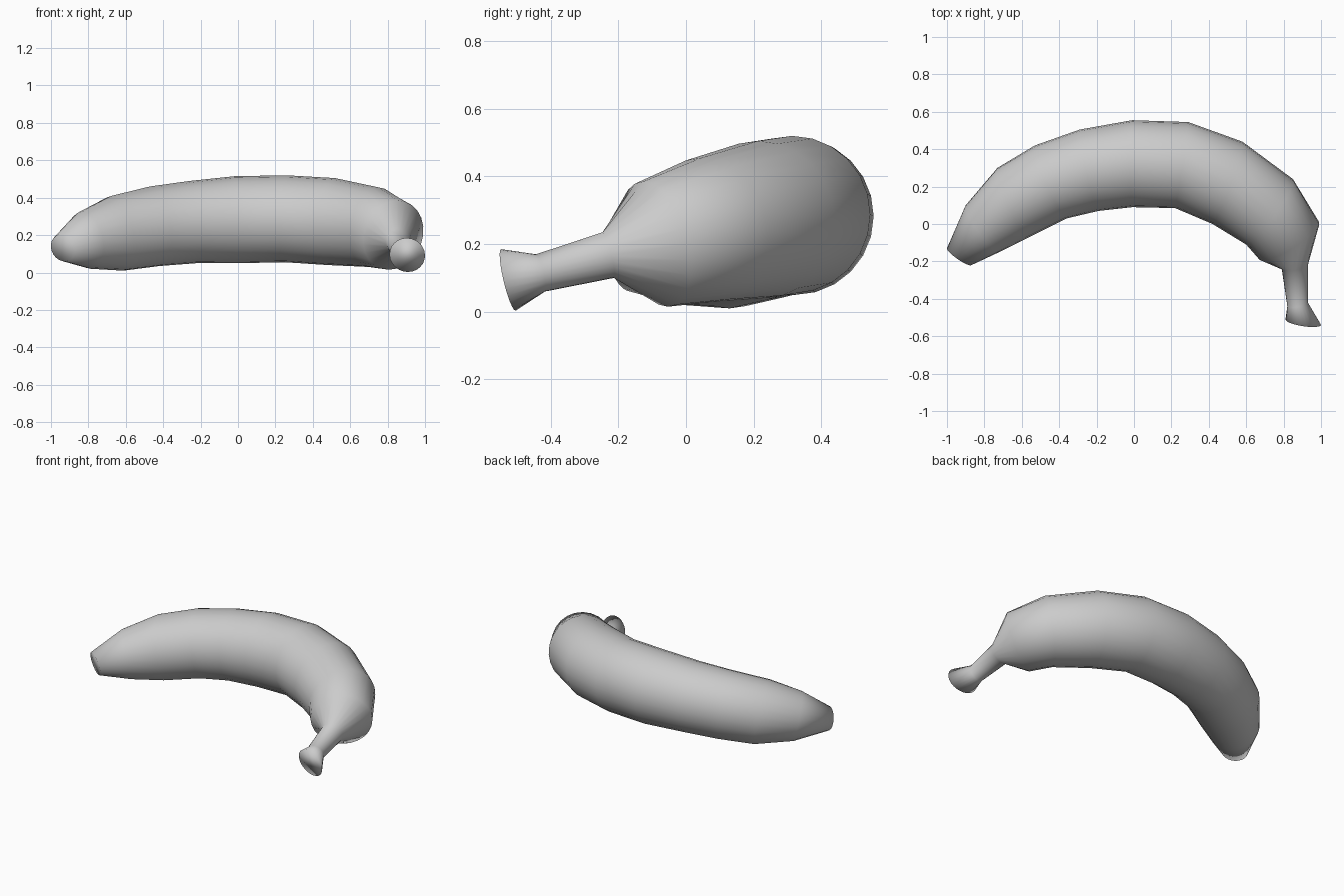
import bpy, bmesh, math
from mathutils import Vector

cube = bpy.data.objects.get("Cube")
if cube:
    bpy.data.objects.remove(cube, do_unlink=True)

SIDES = 24

skin = bpy.data.materials.new("plain grey")
skin.use_nodes = True
GREY = (0.6, 0.6, 0.6, 1)
skin.diffuse_color = GREY
skin.node_tree.nodes["Principled BSDF"].inputs["Base Color"].default_value = GREY

# Cross-sections from blossom end to stem: outer xy, inner xy, bottom and top z
sections = [
    ((-1.0, -.13), (-.87, -.22), .06, .205),
    ((-.9, .1), (-.72, -.15), .02, .325),
    ((-.73, .3), (-.56, -.07), .01, .41),
    ((-.53, .42), (-.36, .03), .035, .46),
    ((-.29, .505), (-.19, .07), .05, .49),
    ((-.01, .555), (-.01, .09), .05, .515),
    ((.29, .545), (.22, .085), .055, .52),
    ((.58, .44), (.42, 0), .04, .505),
    ((.85, .24), (.6, -.11), .03, .455),
    ((.99, .01), (.67, -.19), .015, .385),
    ((.93, -.22), (.79, -.24), .1, .235),
    ((.93, -.42), (.82, -.44), .06, .17),
    ((1.0, -.54), (.81, -.51), .003, .185),
]

centres, halves = [], []
for outer, inner, low, high in sections:
    a, b = Vector(outer), Vector(inner)
    centres.append(((a + b) / 2).to_3d() + Vector((0, 0, (low + high) / 2)))
    halves.append(((a - b) / 2).to_3d())

# Loft elliptical rings, each leaning with the path
bm = bmesh.new()
rings = []
last = len(sections) - 1
for i, (centre, half) in enumerate(zip(centres, halves)):
    path = centres[min(i + 1, last)] - centres[max(i - 1, 0)]
    up = path.cross(half).normalized()
    if up.z < 0:
        up.negate()
    up *= (sections[i][3] - sections[i][2]) / 2 / up.z
    angles = [math.tau * k / SIDES for k in range(SIDES)]
    rings.append([bm.verts.new(centre + half * math.cos(t) + up * math.sin(t))
                  for t in angles])

for r, s in zip(rings, rings[1:]):
    for k in range(SIDES):
        n = (k + 1) % SIDES
        bm.faces.new((r[k], r[n], s[n], s[k]))

# Close both ends
bm.faces.new(rings[0])
bm.faces.new(rings[-1])
bmesh.ops.recalc_face_normals(bm, faces=bm.faces)
for f in bm.faces:
    f.smooth = True

mesh = bpy.data.meshes.new("banana")
bm.to_mesh(mesh)
bm.free()
mesh.materials.append(skin)
banana = bpy.data.objects.new("banana", mesh)
bpy.context.collection.objects.link(banana)
